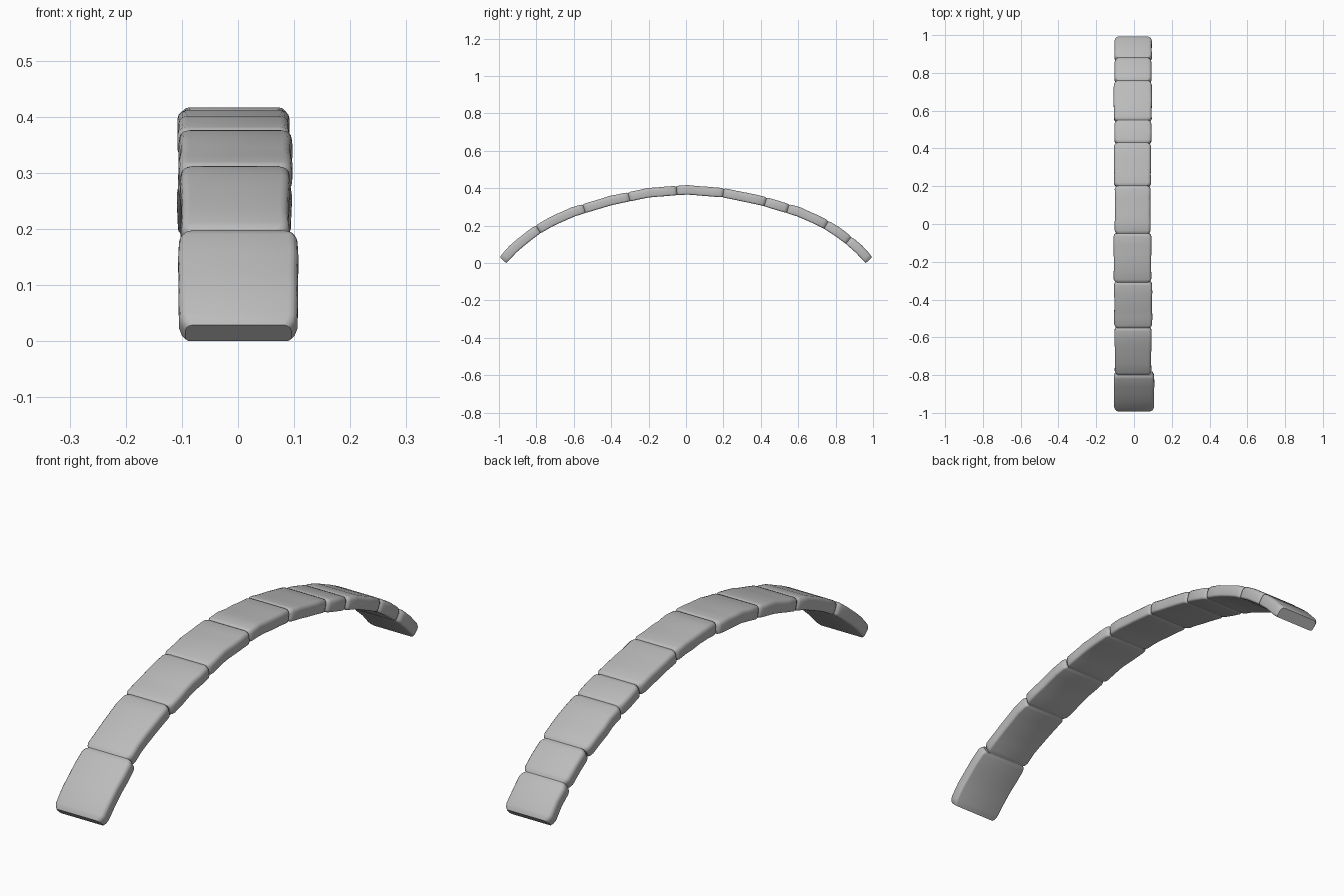
import bpy, bmesh, math, random
from mathutils import Vector

if "Cube" in bpy.data.objects:
    bpy.data.objects.remove(bpy.data.objects["Cube"])
random.seed(4)

stone = bpy.data.materials.new("grey stone")
stone.use_nodes = True
GREY = (0.5, 0.5, 0.5, 1)
stone.diffuse_color = GREY
stone.node_tree.nodes["Principled BSDF"].inputs["Base Color"].default_value = GREY

# Centre line of half the arch (distance from the middle, height)
ARCH = [(0, .392), (.2, .376), (.4, .335), (.6, .275), (.72, .222),
        (.8, .175), (.87, .122), (.93, .07), (.979, .016)]
HALF = 0.025


def height(y):
    y = abs(y)
    for (a, za), (b, zb) in zip(ARCH, ARCH[1:]):
        if y <= b or b == ARCH[-1][0]:
            return za + (zb - za) * (y - a) / (b - a)


def frame(y):
    """Centre point and outward normal of the arch at y."""
    d = 0.018
    t = Vector((0, 2 * d, height(y + d) - height(y - d))).normalized()
    return Vector((0, y, height(y))), Vector((0, -t.z, t.y))


def section(left, right, top, bottom):
    """Rounded cross-section as (x, offset along the normal)."""
    pts = []
    for cx, cz, r, start in ((left, top, .016, 0), (right, top, .016, 90),
                             (right, bottom, .009, 180), (left, bottom, .009, 270)):
        sx, sz = (1 if cx > 0 else -1), (1 if cz > 0 else -1)
        for k in range(4):
            a = math.radians(start + 30 * k)
            pts.append((cx - sx * r + r * math.cos(a), cz - sz * r + r * math.sin(a)))
    return pts


def block(name, y0, y1, right, left):
    bm = bmesh.new()
    rings = []
    inset = 0.016
    # Pinched ends, with a fuller body between them
    steps = [(y0, .011, .005), (y0 + inset * .4, .004, .0015), (y0 + inset, 0, 0)]
    n = max(2, round((y1 - y0) / .05))
    for i in range(1, n):
        steps.append((y0 + inset + (y1 - y0 - 2 * inset) * i / n,
                      random.uniform(-.002, .002), random.uniform(-.001, .001)))
    steps += [(y1 - inset, 0, 0), (y1 - inset * .4, .004, .0015), (y1, .011, .005)]
    for y, pinch, drop in steps:
        c, nrm = frame(y)
        ring = section(left - pinch, right + pinch, HALF - drop, -HALF + drop * .3)
        rings.append([bm.verts.new(c + nrm * o + Vector((x, 0, 0))) for x, o in ring])
    for a, b in zip(rings, rings[1:]):
        for i in range(len(a)):
            j = (i + 1) % len(a)
            bm.faces.new((a[i], a[j], b[j], b[i]))
    bm.faces.new(rings[0])
    bm.faces.new(rings[-1])
    bmesh.ops.recalc_face_normals(bm, faces=bm.faces)
    me = bpy.data.meshes.new(name)
    bm.to_mesh(me)
    bm.free()
    me.materials.append(stone)
    ob = bpy.data.objects.new(name, me)
    bpy.context.collection.objects.link(ob)
    bpy.ops.object.select_all(action="DESELECT")
    ob.select_set(True)
    bpy.context.view_layer.objects.active = ob
    bpy.ops.object.shade_smooth_by_angle(angle=math.radians(40))


# Joints along the arch, and the side limits of each stone
joints = [-.979, -.79, -.545, -.305, -.05, .2, .425, .545, .75, .87, .979]
sides = [(-.105, .106), (-.102, .092), (-.105, .096), (-.108, .092), (-.102, .088),
         (-.106, .09), (-.103, .092), (-.107, .094), (-.102, .092), (-.104, .095)]
for i, (right, left) in enumerate(sides):
    block(f"arch_stone_{i + 1}", joints[i], joints[i + 1], right, left)
